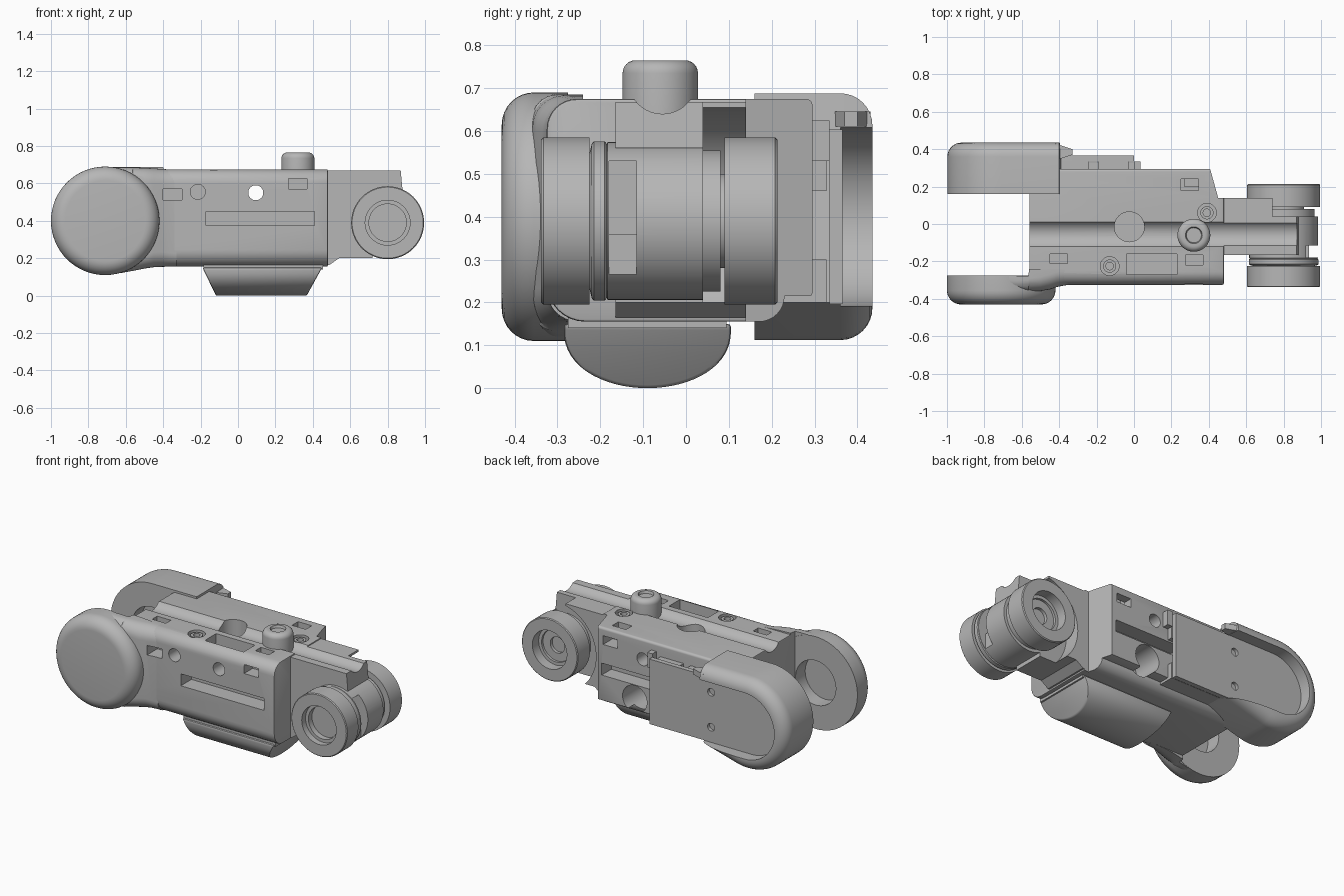
import bpy, bmesh
from math import cos, sin, pi
from mathutils import Vector

if "Cube" in bpy.data.objects:
    bpy.data.objects.remove(bpy.data.objects["Cube"], do_unlink=True)

grey = bpy.data.materials.new("mid_grey")
grey.use_nodes = True
grey.diffuse_color = (0.47, 0.47, 0.47, 1)
grey.node_tree.nodes["Principled BSDF"].inputs["Base Color"].default_value = grey.diffuse_color


def place(axis, a, u, v):
    return {"x": (a, u, v), "y": (u, a, v), "z": (u, v, a)}[axis]


def loft(name, axis, rings):
    """Skin rings of (position, outline) along an axis and cap both ends."""
    bm = bmesh.new()
    rows = [[bm.verts.new(place(axis, a, u, v)) for u, v in pts] for a, pts in rings]
    for r0, r1 in zip(rows, rows[1:]):
        for i in range(len(r0)):
            bm.faces.new((r0[i - 1], r0[i], r1[i], r1[i - 1]))
    bm.faces.new(rows[0])
    bm.faces.new(rows[-1])
    bmesh.ops.recalc_face_normals(bm, faces=bm.faces)
    mesh = bpy.data.meshes.new(name)
    bm.to_mesh(mesh)
    bm.free()
    mesh.materials.append(grey)
    ob = bpy.data.objects.new(name, mesh)
    bpy.context.collection.objects.link(ob)
    return ob


def prism(name, axis, pts, a, b):
    return loft(name, axis, [(a, pts), (b, pts)])


def box(name, x0, x1, y0, y1, z0, z1):
    return prism(name, "z", [(x0, y0), (x1, y0), (x1, y1), (x0, y1)], z0, z1)


def circle(u, v, r, n=48):
    return [(u + r * cos(2 * pi * i / n), v + r * sin(2 * pi * i / n)) for i in range(n)]


def cyl(axis, u, v, r, a, b):
    return prism("cutter", axis, circle(u, v, r), a, b)


def lathe(name, axis, u, v, profile):
    return loft(name, axis, [(a, circle(u, v, r, 64)) for a, r in profile])


def half_round(r, sweep, tail, n=36):
    """Arc round the fork pivot from the top, closed by the tail points."""
    return [(PX - r * sin(sweep * i / n), PZ + r * cos(sweep * i / n)) for i in range(n + 1)] + tail


def stadium(r, end):
    return half_round(r, pi, [(end, PZ - r), (end, PZ + r)])


def cheek(d):
    """Cheek outline inset by d: flat on top, tapering up to a tip below."""
    return half_round(0.288 - d, pi + 0.26, [(-0.35, 0.20 + d), (-0.40, 0.688 - d)])


def rounded(corners, n=8):
    out = []
    for i, (u, v, r) in enumerate(corners):
        p = Vector((u, v))
        if r == 0:
            out.append((u, v))
            continue
        prev = Vector(corners[i - 1][:2])
        nxt = Vector(corners[(i + 1) % len(corners)][:2])
        da, db = (prev - p).normalized() * r, (nxt - p).normalized() * r
        c = p + da + db
        for k in range(n + 1):
            t = pi / 2 * k / n
            out.append(tuple(c - db * cos(t) - da * sin(t)))
    return out


def apply_mod(ob, mod):
    bpy.context.view_layer.objects.active = ob
    bpy.ops.object.modifier_apply(modifier=mod.name)


def bevel(ob, width, segments=3):
    m = ob.modifiers.new("bevel", "BEVEL")
    m.width, m.segments, m.limit_method = width, segments, "ANGLE"
    apply_mod(ob, m)


def cut(targets, cutters):
    for c in cutters:
        c.hide_render = True
        for ob in targets:
            m = ob.modifiers.new("cut", "BOOLEAN")
            m.operation, m.solver, m.object = "DIFFERENCE", "EXACT", c
            apply_mod(ob, m)
        bpy.data.objects.remove(c, do_unlink=True)


PX, PZ = -0.71, 0.40    # fork pivot
WX, WZ = 0.80, 0.39     # wheel axle

# Main body: rounded section run along x
section = rounded([(-0.325, 0.155, 0.09), (0.23, 0.155, 0.06), (0.23, 0.215, 0),
                   (0.295, 0.215, 0), (0.295, 0.675, 0.015), (-0.325, 0.675, 0.07)])
body = prism("main_body", "x", section, -0.56, 0.48)
bevel(body, 0.012, 2)
cut([body], [prism("cutter", "z", [(0.40, 0.32), (0.45, 0.14), (0.6, 0.14), (0.6, 0.32)], 0, 1)])

# Neck that carries the axle, its shoulder hollowed round the back wheel
neck_side = [(0.49, 0.165), (0.54, 0.20), (0.72, 0.20), (0.74, 0.56),
             (0.88, 0.56), (0.87, 0.668), (0.44, 0.668), (0.44, 0.165)]
neck = prism("neck_arm", "y", neck_side, -0.165, 0.04)
shoulder = prism("neck_shoulder", "y", [(min(x, 0.74), z) for x, z in neck_side if x != 0.88],
                 0.035, 0.14)
cut([shoulder], [cyl("y", WX, WZ, 0.272, 0, 0.3)])

# Front fork cheek: a round disc with a soft rim
rim = [(t * pi / 16) for t in range(9)]
disc = lathe("front_fork_disc", "y", PX, PZ,
             [(-0.275, 0.29)] + [(-0.355 - 0.075 * sin(t), 0.215 + 0.075 * cos(t)) for t in rim])

# Blend from the disc into the body: (x, front y, inner y, bottom z, top z, corner radius)
blend = [(-0.69, -0.36, -0.277, 0.113, 0.687, 0.06), (-0.62, -0.36, -0.277, 0.122, 0.686, 0.06),
         (-0.565, -0.36, -0.277, 0.132, 0.685, 0.06), (-0.56, -0.36, -0.24, 0.133, 0.685, 0.07),
         (-0.50, -0.358, -0.24, 0.145, 0.683, 0.075), (-0.45, -0.35, -0.24, 0.152, 0.68, 0.08),
         (-0.41, -0.336, -0.24, 0.154, 0.677, 0.08), (-0.37, -0.328, -0.24, 0.155, 0.675, 0.075),
         (-0.33, -0.324, -0.24, 0.156, 0.674, 0.07)]
web = loft("front_fork_web", "x", [
    (x, rounded([(f, z0, r), (i, z0, 0), (i, z1, 0), (f, z1, r)])) for x, f, i, z0, z1, r in blend])
cut([disc, web], [cyl("y", PX, PZ, 0.14, -0.37, -0.1)])

# Long groove and top openings
cut([body, neck], [cyl("x", -0.055, 0.72, 0.08, -0.7, 1)])
top_pockets = [(-0.45, -0.355, -0.21, -0.16), (0.275, 0.37, -0.22, -0.165),
               (0.25, 0.345, 0.18, 0.24), (-0.04, 0.23, -0.27, -0.16)]
cut([body], [box("cutter", *p, 0.60, 0.8) for p in top_pockets])
cut([body], [cyl("z", -0.025, -0.015, 0.08, 0.57, 0.8)])
for x, y in [(0.39, 0.06), (-0.13, -0.225)]:
    cut([body], [cyl("z", x, y, 0.05, 0.635, 0.8)])
    lathe("top_screw", "z", x, y, [(0.62, 0.035), (0.668, 0.035), (0.668, 0.02), (0.64, 0.02)])

# Side openings, the slot on both faces and one hole right through
cut([body, web], [box("cutter", -0.40, -0.30, -0.4, -0.23, 0.51, 0.57)])
cut([body], [
    box("cutter", 0.27, 0.37, -0.4, -0.24, 0.57, 0.625),
    box("cutter", 0.27, 0.37, 0.2, 0.4, 0.57, 0.625),
    box("cutter", -0.17, 0.41, -0.4, -0.22, 0.375, 0.45),
    box("cutter", -0.10, 0.38, 0.2, 0.4, 0.375, 0.45),
    cyl("y", -0.215, 0.555, 0.04, -0.4, -0.2),
    cyl("y", 0.095, 0.55, 0.04, -0.5, 0.5),
    cyl("y", 0.15, 0.285, 0.085, 0.1, 0.4)])

# Button on top
lathe("top_button", "z", 0.32, -0.06,
      [(0.62, 0.088)] + [(0.735 + 0.03 * sin(t * pi / 12), 0.058 + 0.03 * cos(t * pi / 12))
                         for t in range(7)] + [(0.765, 0.045), (0.75, 0.04)])

# Belly pad: half ellipse with sloping ends, hung from a thin plate
arc = [(-0.09 - 0.195 * cos(pi * i / 32), 0.135 - 0.135 * sin(pi * i / 32) ** 0.9) for i in range(33)]
pad = prism("belly_pad", "x", [(-0.285, 0.15)] + arc + [(0.105, 0.15)], -1, 1)
for v in pad.data.vertices:
    drop = 0.15 - v.co.z
    v.co.x = -0.19 + 0.48 * drop if v.co.x < 0 else 0.45 - 0.55 * drop
bevel(pad, 0.008, 2)
box("belly_plate", -0.185, 0.455, -0.275, 0.095, 0.14, 0.17)

# Back fork cheek: a thick shell with a recess for the panel
shell = loft("back_fork_shell", "y",
             [(0.16, cheek(0))] +
             [(0.36 + 0.075 * sin(t), cheek(0.075 - 0.075 * cos(t))) for t in rim])
cut([shell], [prism("cutter", "y", stadium(0.208, -0.3), 0.36, 0.6),
              cyl("y", PX, PZ, 0.14, 0.0, 0.26)])
prism("upper_shell_lip", "z", [(-0.42, 0.43), (-0.33, 0.40), (-0.33, 0.37), (-0.42, 0.34)], 0.61, 0.645)

# Back panel with two screw holes, on spacers and connectors
panel = prism("back_panel", "y", stadium(0.204, 0.0), 0.335, 0.365)
cut([panel, shell], [cyl("y", -0.43, z, 0.024, 0.345, 0.5) for z in (0.29, 0.51)])
box("upper_spacer", -0.42, 0.0, 0.28, 0.328, 0.46, 0.57)
box("lower_spacer", -0.42, 0.0, 0.22, 0.328, 0.20, 0.30)
box("panel_post", 0.0, 0.035, 0.28, 0.335, 0.53, 0.625)
for x in (-0.40, -0.19):
    box("connector", x, x + 0.16, 0.29, 0.338, 0.55, 0.60)

# Wheels on the axle
lathe("front_wheel", "y", WX, WZ,
      [(-0.265, 0.10), (-0.30, 0.10), (-0.30, 0.12), (-0.338, 0.12), (-0.338, 0.19),
       (-0.333, 0.195), (-0.225, 0.195), (-0.225, 0.1)])
lathe("back_wheel", "y", WX, WZ,
      [(0.09, 0.1), (0.09, 0.195), (0.208, 0.195), (0.213, 0.19), (0.213, 0.12),
       (0.15, 0.12), (0.15, 0.10), (0.135, 0.10), (0.135, 0.05), (0.115, 0.05)])

# Hub between the wheels, with a notch cut in its end
hub = lathe("hub", "y", WX, WZ,
            [(-0.24, 0.1), (-0.22, 0.18), (-0.215, 0.186), (-0.19, 0.186), (-0.185, 0.18),
             (-0.183, 0.184), (0.04, 0.184), (0.04, 0.165), (0.08, 0.165), (0.08, 0.11), (0.11, 0.11)])
cut([hub], [box("cutter", 0.935, 1.1, -0.18, -0.115, 0.1, 0.7),
            box("cutter", 0.85, 1.1, -0.18, -0.115, 0.36, 0.53)])

# Smooth the round surfaces, keep the edges sharp
bpy.ops.object.select_all(action="DESELECT")
for ob in bpy.context.collection.objects:
    if ob.type == "MESH" and grey.name in ob.data.materials:
        ob.select_set(True)
        bpy.context.view_layer.objects.active = ob
bpy.ops.object.shade_smooth_by_angle()
